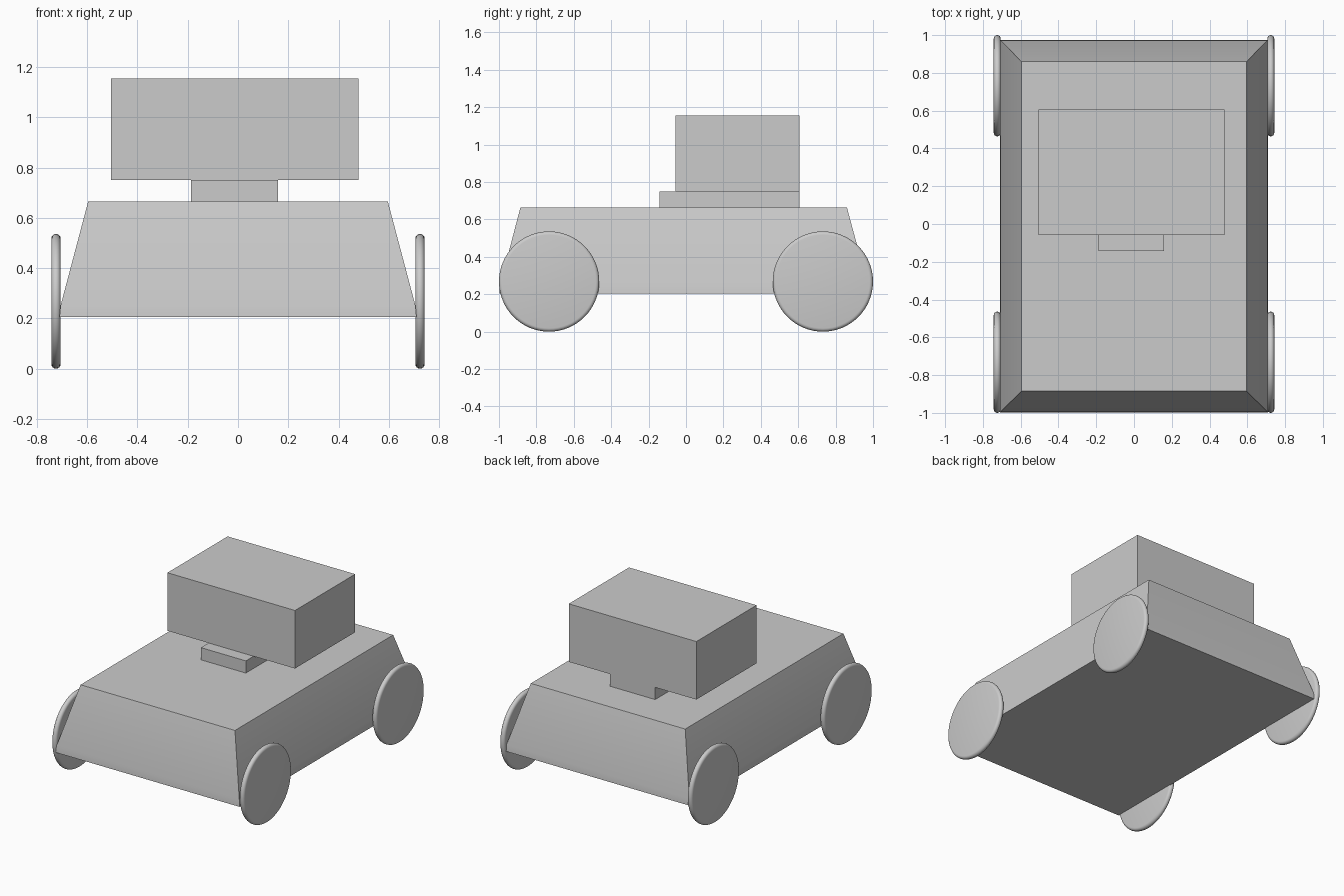
import bpy, bmesh, math

if "Cube" in bpy.data.objects:
    bpy.data.objects.remove(bpy.data.objects["Cube"])


def finish(name, bm):
    bmesh.ops.recalc_face_normals(bm, faces=bm.faces[:])
    mesh = bpy.data.meshes.new(name)
    bm.to_mesh(mesh)
    bm.free()
    obj = bpy.data.objects.new(name, mesh)
    bpy.context.collection.objects.link(obj)
    bpy.ops.object.select_all(action='DESELECT')
    bpy.context.view_layer.objects.active = obj
    obj.select_set(True)
    bpy.ops.object.shade_smooth_by_angle(angle=math.radians(30))
    return obj


def stack(name, levels):
    """Closed solid lofted through rectangles (x0, x1, y0, y1, z)."""
    bm = bmesh.new()
    rings = [[bm.verts.new(p) for p in ((x0, y0, z), (x1, y0, z), (x1, y1, z), (x0, y1, z))]
             for x0, x1, y0, y1, z in levels]
    for a, b in zip(rings, rings[1:]):
        for i in range(4):
            j = (i + 1) % 4
            bm.faces.new((a[i], a[j], b[j], b[i]))
    bm.faces.new(rings[0][::-1])
    bm.faces.new(rings[-1])
    return finish(name, bm)


def wheel(name, x, y, z=0.268, radius=0.268, half=0.0185, sides=64, arc=8):
    """Thin disc with a half-round rim, axle along x."""
    bm = bmesh.new()
    rings = []
    for k in range(arc + 1):
        t = math.pi * (k / arc - 0.5)
        r = radius - half + half * math.cos(t)
        px = x + half * math.sin(t)
        rings.append([bm.verts.new((px, y + r * math.cos(2 * math.pi * i / sides),
                                    z + r * math.sin(2 * math.pi * i / sides)))
                      for i in range(sides)])
    for a, b in zip(rings, rings[1:]):
        for i in range(sides):
            j = (i + 1) % sides
            bm.faces.new((a[i], a[j], b[j], b[i]))
    bm.faces.new(rings[0][::-1])
    bm.faces.new(rings[-1])
    return finish(name, bm)


# Tapered body with a short upright skirt
stack("body", [(-0.71, 0.71, -0.997, 0.975, 0.205),
               (-0.706, 0.706, -0.994, 0.972, 0.25),
               (-0.596, 0.596, -0.885, 0.86, 0.665)])

# Mount and box on the deck, flush at the back
stack("box_mount", [(-0.187, 0.16, -0.142, 0.607, 0.665),
                    (-0.187, 0.16, -0.142, 0.607, 0.75)])
stack("upper_box", [(-0.505, 0.48, -0.057, 0.607, 0.75),
                    (-0.505, 0.48, -0.057, 0.607, 1.155)])

# Four wheels
for side, x in (("left", -0.724), ("right", 0.724)):
    for end, y in (("front", -0.732), ("back", 0.732)):
        wheel(f"{end}_{side}_wheel", x, y)
